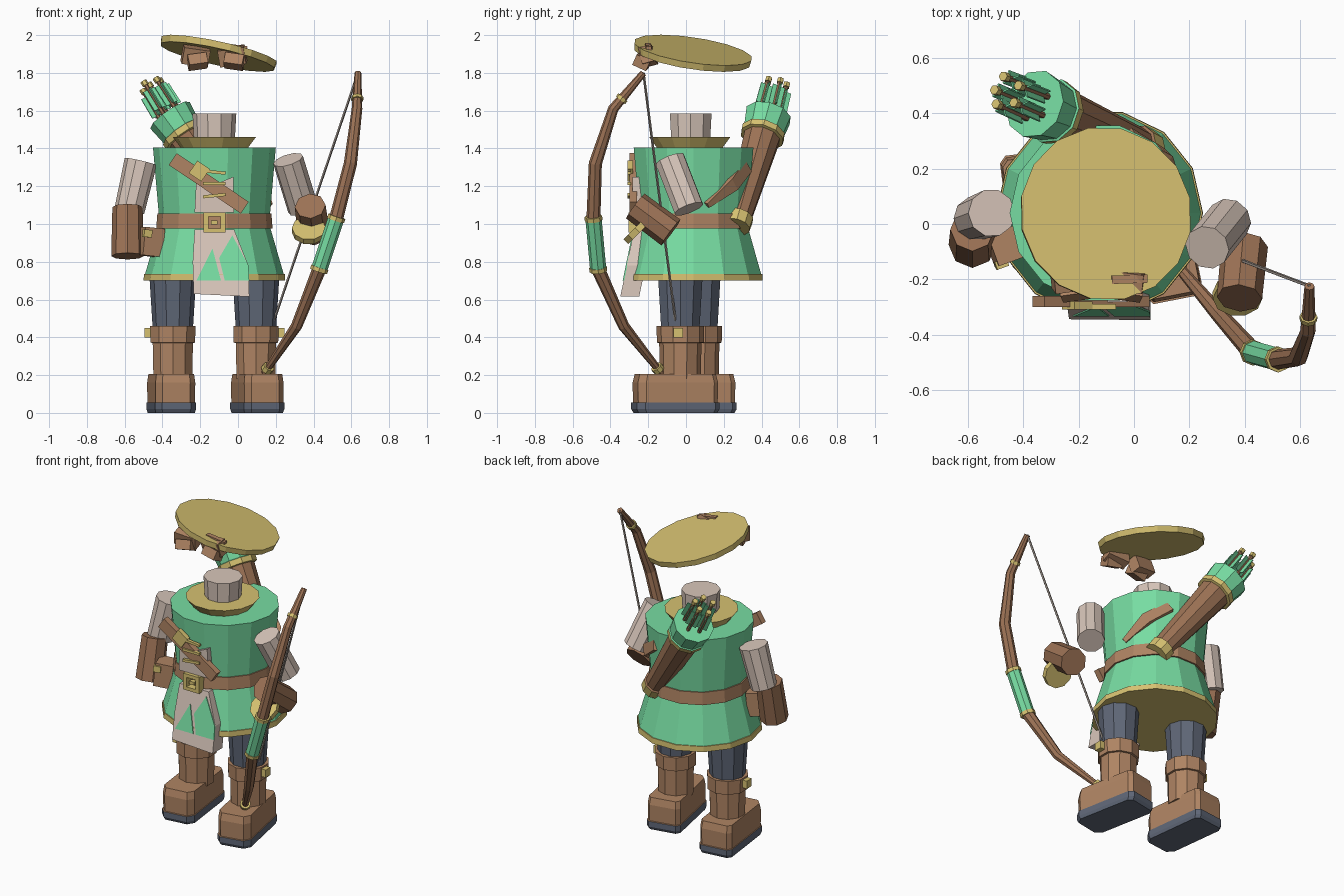
import bpy, math
from mathutils import Vector, Euler

if "Cube" in bpy.data.objects:
    bpy.data.objects.remove(bpy.data.objects["Cube"])


def material(name, r, g, b):
    col = [((c / 255 + .055) / 1.055) ** 2.4 for c in (r, g, b)] + [1]
    m = bpy.data.materials.new(name)
    m.use_nodes = True
    m.diffuse_color = col
    m.node_tree.nodes["Principled BSDF"].inputs["Base Color"].default_value = col
    return m


GREEN = material("green cloth", 119, 220, 162)
GOLD = material("gold", 214, 193, 113)
LEATHER = material("leather", 175, 132, 99)
WOOD = material("dark wood", 156, 114, 85)
SKIN = material("pale skin", 216, 198, 186)
SLATE = material("slate cloth", 95, 103, 119)
STRING = material("grey string", 160, 150, 142)
Z = Vector((0, 0, 1))
BX, BY = -.125, .04


def loft(name, rings, mats):
    """Skin a stack of equal rings; one material per band."""
    n = len(rings[0])
    verts = [v for ring in rings for v in ring]
    faces, slots = [list(range(n))[::-1]], [mats[0]]
    for i in range(len(rings) - 1):
        for j in range(n):
            k = (j + 1) % n
            faces.append([i * n + j, i * n + k, (i + 1) * n + k, (i + 1) * n + j])
            slots.append(mats[i])
    faces.append([len(verts) - n + j for j in range(n)])
    slots.append(mats[-1])
    me = bpy.data.meshes.new(name)
    me.from_pydata(verts, [], faces)
    used = list(dict.fromkeys(mats))
    for m in used:
        me.materials.append(m)
    for p, m in zip(me.polygons, slots):
        p.material_index = used.index(m)
    ob = bpy.data.objects.new(name, me)
    bpy.context.collection.objects.link(ob)
    return ob


def tube(name, pts, radii, mats, n=8, turn=0):
    """Round sweep along a path."""
    pts = [Vector(p) for p in pts]
    rings = []
    for i, (p, r) in enumerate(zip(pts, radii)):
        d = pts[min(i + 1, len(pts) - 1)] - pts[max(i - 1, 0)]
        q = Z.rotation_difference(d.normalized())
        angles = [2 * math.pi * (j + turn) / n for j in range(n)]
        rings.append([p + q @ Vector((r * math.cos(a), r * math.sin(a), 0)) for a in angles])
    return loft(name, rings, mats if isinstance(mats, list) else [mats] * (len(pts) - 1))


def turned(name, x, y, zs, radii, mats, n=14, turn=0):
    return tube(name, [(x, y, z) for z in zs], radii, mats, n, turn)


def box(name, centre, size, mat, rot=(0, 0, 0)):
    e = Euler([math.radians(a) for a in rot])
    hx, hy, hz = [s / 2 for s in size]
    corners = [(-hx, -hy), (hx, -hy), (hx, hy), (-hx, hy)]
    rings = []
    for z in (-hz, hz):
        ring = []
        for x, y in corners:
            v = Vector((x, y, z))
            v.rotate(e)
            ring.append(v + Vector(centre))
        rings.append(ring)
    return loft(name, rings, [mat])


def plate(name, outline, front, depth, mat):
    """Outline in x,z; front(z) gives the y of its face."""
    return loft(name, [[(x, front(z), z) for x, z in outline],
                       [(x, front(z) + depth, z) for x, z in outline]], [mat])


# tunic, belt, collar and neck
turned("tunic", BX, BY, [.70, .735, .735, 1.0, 1.405], [.375, .373, .367, .29, .325], [GOLD, GOLD, GREEN, GREEN])
turned("belt", BX, BY, [.975, 1.055], [.308, .302], LEATHER)
turned("collar", BX, .02, [1.40, 1.46], [.175, .22], GOLD)
turned("neck", BX, .025, [1.44, 1.585], [.108, .116], SKIN, 10)

# hat brim, tilted, with hair tufts below
hat = Vector((-.105, .035, 1.903))
tilt = Vector((.22, .15, 1)).normalized() * .018
tube("hat_brim", [hat - tilt, hat + tilt], [.312, .318], GOLD, 16, .5)
for side, x, lean in (("right", -.225, 8), ("left", -.03, -8)):
    box(side + "_hair_upper", (x, -.20, 1.89), (.14, .07, .09), LEATHER, (15, lean, lean))
    box(side + "_hair_lower", (x + .01, -.23, 1.86), (.10, .08, .06), LEATHER, (-25, -lean, lean))
box("hair_tip", (-.02, -.20, 1.915), (.13, .03, .07), LEATHER, (0, 8, 2))

# cloth apron with green gussets
slope = lambda z: -.275 - (.97 - z) * .205
plate("apron", [(-.235, .63), (.06, .615), (.055, .78), (-.02, .97), (-.23, .97), (-.24, .8)], slope, .10, SKIN)
gusset = lambda z: slope(z) - .005
plate("apron_gusset_right", [(-.22, .70), (-.09, .70), (-.135, .87)], gusset, .008, GREEN)
plate("apron_gusset_left", [(-.07, .70), (.06, .70), (.055, .78), (-.03, .94), (-.10, .82)], gusset, .008, GREEN)

# chest opening with lacing
chest = lambda z: -.282
plate("chest_panel", [(-.23, 1.06), (-.02, 1.06), (-.025, 1.25), (-.12, 1.21), (-.22, 1.25)], chest, .07, SKIN)
for i, z in enumerate((1.15, 1.215, 1.275)):
    box("chest_lace_%d" % (i + 1), (-.125, -.30, z), (.12, .02, .016), GOLD, (0, -6 + 6 * i, 0))

# shoulder strap, front and back
box("strap_front", (-.155, -.28, 1.215), (.46, .04, .075), LEATHER, (0, 34, 0))
box("strap_buckle", (-.205, -.295, 1.28), (.08, .03, .08), GOLD, (0, 34, 0))
tube("strap_back", [(.165, .11, 1.10), (.10, .235, 1.21), (-.02, .305, 1.30)], [.02, .05, .05], LEATHER, 4)

# belt buckle frame
for s in (-1, 1):
    box("buckle_post", (BX + s * .045, -.28, 1.008), (.025, .05, .105), GOLD)
    box("buckle_bar", (BX, -.28, 1.008 + s * .042), (.09, .05, .022), GOLD)
box("buckle_pin", (BX, -.285, 1.008), (.035, .03, .02), GOLD)

# hip pouch
box("hip_pouch", (-.465, -.08, .905), (.11, .12, .15), LEATHER, (0, 6, 20))
box("pouch_clasp", (-.48, -.145, .95), (.045, .03, .04), GOLD, (0, 6, 20))

# arms
tube("right_upper_arm", [(-.515, .04, 1.33), (-.575, .02, 1.07)], [.087, .08], SKIN, 10)
tube("right_bracer", [(-.585, -.02, 1.09), (-.585, -.075, .83)], [.08, .086], WOOD, 8)
tube("left_upper_arm", [(.265, -.085, 1.34), (.345, .015, 1.08)], [.082, .082], SKIN, 10)
tube("left_bracer", [(.40, -.08, .955), (.382, -.268, 1.095)], [.085, .082], WOOD, 8)
tube("left_cuff", [(.375, -.245, .955), (.375, -.27, .98)], [.09, .09], GOLD, 10)

# legs and boots, the left one a step ahead
outline = [(-.085, .215), (-.107, .19), (-.107, -.18), (-.075, -.22), (.075, -.22), (.107, -.18), (.107, .19), (.085, .215)]
for side, s, x, y, angle in (("right", -1, -.345, .065, 7), ("left", 1, .095, -.03, 11)):
    turned(side + "_trouser_leg", x, y, [.42, .74], [.105, .125], SLATE, 10)
    turned(side + "_boot_shaft", x, y, [.18, .37, .372, .46], [.108, .112, .124, .126], LEATHER, 10, .5)
    rings = [[(px * k, py * k, z) for px, py in outline]
             for z, k in ((0, .97), (.02, 1.02), (.055, 1.02), (.056, .98), (.16, .99), (.205, .94))]
    foot = loft(side + "_boot_foot", rings, [SLATE, SLATE, LEATHER, LEATHER, LEATHER])
    foot.location = (x + s * .008, y - .025, 0)
    foot.rotation_euler.z = math.radians(angle)
    box(side + "_boot_buckle", (x + s * .13, y - .01, .425), (.04, .05, .05), GOLD)

# bow with wrapped grip and string
path = [(.14, -.13, .21), (.31, -.33, .46), (.43, -.465, .76), (.52, -.49, 1.03),
        (.595, -.48, 1.32), (.63, -.385, 1.61), (.635, -.225, 1.80)]
tube("bow", path, [.018, .03, .037, .037, .035, .028, .018], WOOD, 8)


def wrap(name, a, b, r, mat):
    tube(name, [a, b], [r, r], mat, 8)


low, high = Vector(path[2]), Vector(path[3])
wrap("bow_grip", low, high, .043, GREEN)
for t in (0, 1):
    wrap("bow_grip_ring", low.lerp(high, t - .04), low.lerp(high, t + .04), .047, GOLD)
for name, a, b, t in (("lower", path[0], path[1], .06), ("upper", path[6], path[5], .68)):
    a, b = Vector(a), Vector(b)
    wrap(name + "_bow_ring", a.lerp(b, t), a.lerp(b, t + .08), .032, GOLD)
tube("bow_string", [path[6], (.16, -.045, .40)], [.007, .007], STRING, 5)

# quiver across the back
base, mouth = Vector((.05, .265, .985)), Vector((-.36, .435, 1.575))
along = [base.lerp(mouth, t) for t in (0, .09, .095, .80, .805, .85, .855, 1)]
tube("quiver", along, [.076, .08, .07, .10, .118, .12, .112, .126],
     [GOLD, WOOD, WOOD, GOLD, GOLD, GREEN, GREEN], 10)

# arrows with fletching and nocks
axis = (mouth - base).normalized()
turn = Z.rotation_difference(axis)
for i in range(5):
    a = 2 * math.pi * i / 5 + .4
    out = turn @ Vector((math.cos(a), math.sin(a), 0))
    start = mouth + out * .06 - axis * .03
    tip = mouth + out * .055 + axis * (.165 + .02 * (i % 2)) + Vector((0, 0, .02))
    tube("arrow_shaft_%d" % (i + 1), [start, tip], [.012, .012], WOOD, 6)
    end = (tip - start).normalized()
    tube("arrow_nock_%d" % (i + 1), [tip - end * .005, tip + end * .022], [.018, .018], GOLD, 6)
    for spin in (20, 110):
        vane = box("arrow_vane_%d" % (i + 1), (0, 0, 0), (.07, .006, .12), GREEN, (0, 0, spin))
        vane.rotation_euler = Z.rotation_difference(end).to_euler()
        vane.location = start.lerp(tip, .6)
